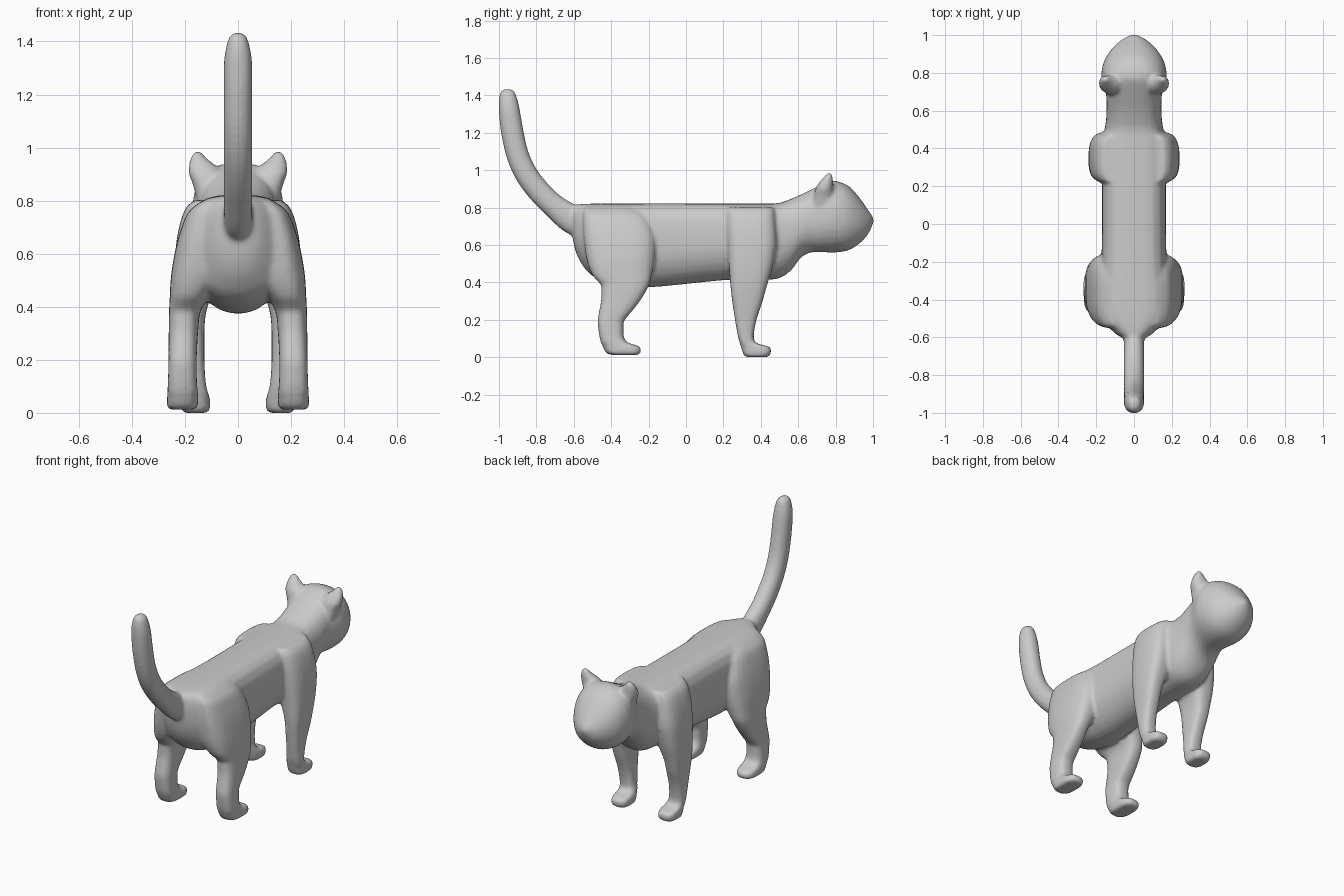
import bpy, bmesh
from math import cos, sin, pi
from mathutils import Vector

bm = bmesh.new()
N = 32


def refine(rows, steps=5):
    """Smooth the rows with a spline that never overshoots."""
    out = []
    for i in range(len(rows) - 1):
        quad = zip(rows[max(i - 1, 0)], rows[i], rows[i + 1], rows[min(i + 2, len(rows) - 1)])
        quad = list(quad)
        for s in range(steps):
            t = s / steps
            row = []
            for a, b, c, d in quad:
                v = b + 0.5 * t * (c - a + t * (2 * a - 5 * b + 4 * c - d + t * (3 * (b - c) + d - a)))
                row.append(min(max(v, min(b, c)), max(b, c)))
            out.append(row)
    return out + [list(rows[-1])]


def ring(centre, u, v, p_up, p_down):
    """Superellipse section, with its own roundness above and below."""
    pts = []
    for k in range(N):
        c, s = cos(2 * pi * k / N), sin(2 * pi * k / N)
        p = p_up if s >= 0 else p_down
        r = (abs(c) ** p + abs(s) ** p) ** (-1 / p)
        pts.append(centre + u * (c * r) + v * (s * r))
    return pts


def loft(rings):
    vs = [[bm.verts.new(p) for p in r] for r in rings]
    for a, b in zip(vs, vs[1:]):
        for k in range(N):
            bm.faces.new((a[k], a[(k + 1) % N], b[(k + 1) % N], b[k]))
    bm.faces.new(vs[0][::-1])
    bm.faces.new(vs[-1])


def upright(rows, p):
    """Pair of mirrored limbs; rows are z, y0, y1, x0, x1."""
    for side in (-1, 1):
        loft([ring(Vector((side * (x0 + x1) / 2, (y0 + y1) / 2, z)),
                   Vector(((x1 - x0) / 2, 0, 0)), Vector((0, (y1 - y0) / 2, 0)), p, p)
              for z, y0, y1, x0, x1 in refine(rows)])


# Trunk, neck and head: y, half width, bottom, top, upper roundness
trunk = [
    (-0.61, .045, .66, .80, 2.2), (-0.59, .085, .56, .81, 2.5), (-0.55, .13, .48, .812, 3),
    (-0.49, .18, .42, .813, 3.2), (-0.38, .19, .38, .813, 3.5), (-0.19, .172, .365, .813, 3.5),
    (0.22, .168, .405, .813, 3.5), (0.42, .165, .405, .813, 3.5), (0.50, .155, .415, .817, 3),
    (0.56, .147, .455, .838, 2.8), (0.62, .145, .53, .865, 2.6), (0.68, .147, .555, .895, 2.6),
    (0.77, .172, .552, .935, 2.5), (0.83, .168, .555, .926, 2.4), (0.88, .15, .57, .90, 2.2),
    (0.93, .115, .605, .845, 2.1), (0.97, .072, .65, .79, 2), (0.995, .03, .70, .755, 2),
    (1.004, .006, .725, .735, 2)]
loft([ring(Vector((0, y, zb + .52 * (zt - zb))), Vector((w, 0, 0)), Vector((0, 0, (zt - zb) / 2)), p, 2.1)
      for y, w, zb, zt, p in refine(trunk)])

# Hind legs
upright([(.012, -.40, -.26, .165, .255), (.022, -.425, -.243, .153, .267), (.045, -.44, -.24, .15, .268),
         (.062, -.447, -.26, .15, .267), (.08, -.455, -.315, .152, .266), (.12, -.464, -.335, .155, .264),
         (.19, -.472, -.332, .156, .262), (.25, -.463, -.285, .154, .262), (.31, -.453, -.24, .15, .261),
         (.38, -.452, -.20, .142, .26), (.44, -.50, -.183, .11, .257), (.52, -.53, -.167, .06, .252),
         (.62, -.545, -.162, .05, .235), (.70, -.55, -.185, .05, .212), (.76, -.55, -.22, .05, .185),
         (.80, -.54, -.26, .05, .135)], 2.9)

# Front legs
upright([(0, .325, .43, .12, .20), (.01, .31, .448, .108, .212), (.035, .30, .455, .104, .215),
         (.055, .294, .445, .106, .214), (.075, .288, .378, .112, .213), (.11, .278, .362, .121, .214),
         (.2, .262, .377, .127, .22), (.3, .247, .41, .127, .23), (.38, .238, .432, .12, .237),
         (.48, .23, .462, .09, .241), (.6, .22, .485, .06, .237), (.7, .215, .48, .05, .222),
         (.77, .215, .474, .05, .198), (.802, .22, .468, .05, .165)], 3)

# Ears
upright([(.80, .68, .79, .09, .155), (.86, .685, .79, .07, .17), (.90, .692, .788, .06, .185),
         (.925, .706, .787, .075, .186), (.955, .73, .785, .113, .181), (.975, .747, .78, .132, .172),
         (.987, .757, .774, .143, .162)], 2.2)

# Tail: y, z, radius along the side view, half width
path = refine([(-.52, .71, .085, .06), (-.61, .738, .078, .054), (-.71, .812, .064, .054),
               (-.79, .892, .062, .054), (-.855, .98, .061, .054), (-.9, 1.08, .06, .054),
               (-.928, 1.2, .06, .054), (-.945, 1.32, .056, .053), (-.953, 1.39, .047, .042),
               (-.957, 1.42, .036, .03), (-.958, 1.432, .02, .015)])
rings = []
for i, (y, z, r, w) in enumerate(path):
    a, b = path[max(i - 1, 0)], path[min(i + 1, len(path) - 1)]
    t = Vector((0, b[0] - a[0], b[1] - a[1])).normalized()
    rings.append(ring(Vector((0, y, z)), Vector((w, 0, 0)), Vector((0, t.z, -t.y)) * r, 2.2, 2.2))
loft(rings)

# One continuous skin over all parts
bmesh.ops.recalc_face_normals(bm, faces=bm.faces)
mesh = bpy.data.meshes.new("cat_skin")
bm.to_mesh(mesh)
bm.free()
cat = bpy.data.objects.new("cat_skin", mesh)
bpy.context.collection.objects.link(cat)
remesh = cat.modifiers.new("fuse", 'REMESH')
remesh.mode = 'VOXEL'
remesh.voxel_size = 0.01
remesh.use_smooth_shade = True
smooth = cat.modifiers.new("soften", 'SMOOTH')
smooth.factor = 0.5
smooth.iterations = 6
